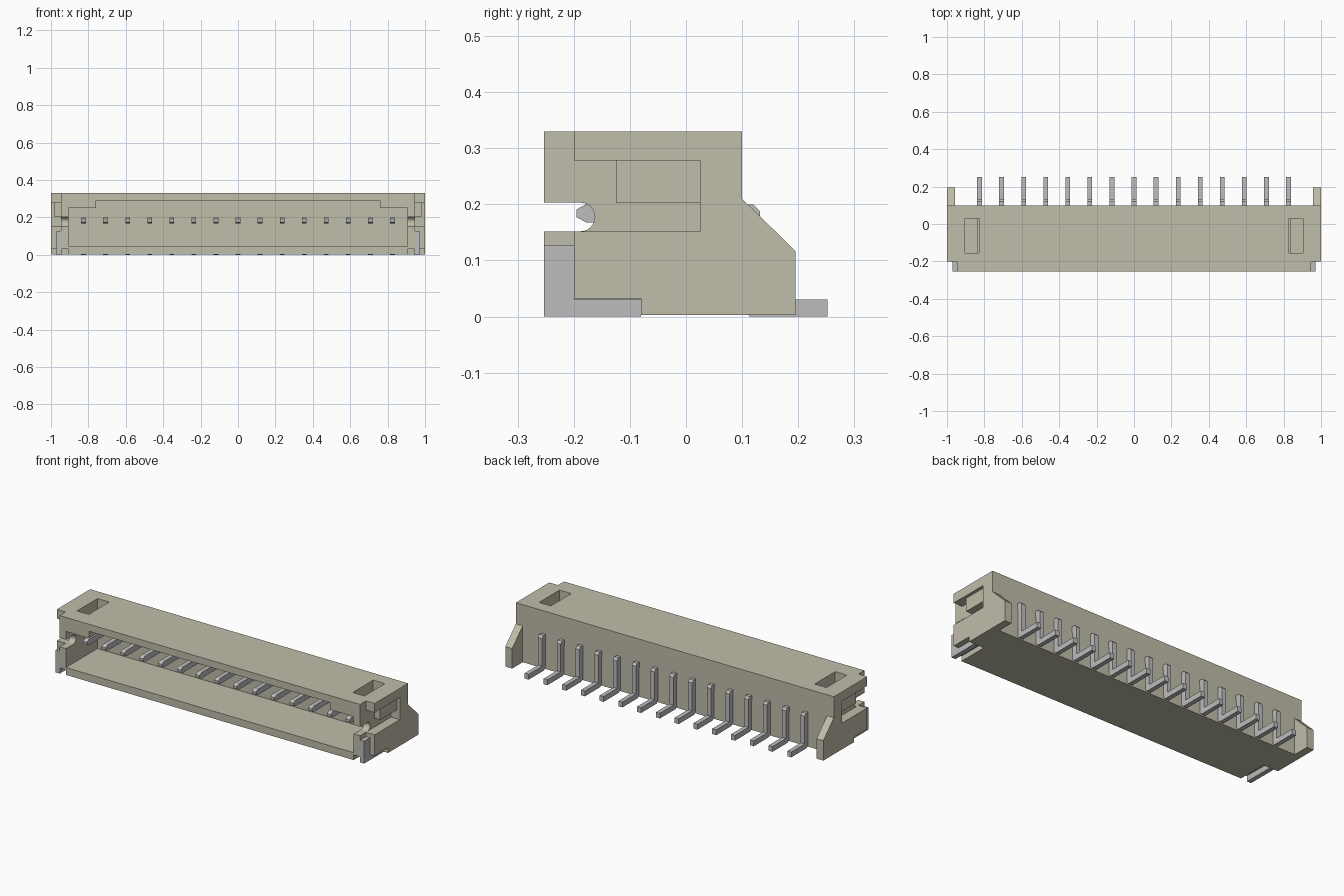
import bpy, bmesh, math
from mathutils import Vector

if "Cube" in bpy.data.objects:
    bpy.data.objects.remove(bpy.data.objects["Cube"])


def material(name, rgb):
    m = bpy.data.materials.new(name)
    m.use_nodes = True
    color = (*rgb, 1)
    m.diffuse_color = color
    m.node_tree.nodes["Principled BSDF"].inputs["Base Color"].default_value = color
    return m


ivory = material("ivory plastic", (0.53, 0.51, 0.40))
tin = material("tin metal", (0.51, 0.51, 0.51))


def prism(name, profile, x0, x1, mat):
    """Extrude a (y, z) profile along x."""
    bm = bmesh.new()
    face = bm.faces.new([bm.verts.new((x0, y, z)) for y, z in profile])
    new = bmesh.ops.extrude_face_region(bm, geom=[face])["geom"]
    verts = [v for v in new if isinstance(v, bmesh.types.BMVert)]
    bmesh.ops.translate(bm, verts=verts, vec=Vector((x1 - x0, 0, 0)))
    bmesh.ops.recalc_face_normals(bm, faces=bm.faces)
    mesh = bpy.data.meshes.new(name)
    bm.to_mesh(mesh)
    bm.free()
    mesh.materials.append(mat)
    obj = bpy.data.objects.new(name, mesh)
    bpy.context.collection.objects.link(obj)
    return obj


def box(name, x, y, z, mat):
    profile = [(y[0], z[0]), (y[1], z[0]), (y[1], z[1]), (y[0], z[1])]
    return prism(name, profile, *x, mat)


def cut(target, cutter):
    mod = target.modifiers.new("cut", "BOOLEAN")
    mod.operation = "DIFFERENCE"
    mod.solver = "EXACT"
    mod.object = cutter
    cutter.hide_render = True
    bpy.context.view_layer.objects.active = target
    bpy.ops.object.modifier_apply(modifier=mod.name)
    bpy.data.objects.remove(cutter)


def mirrored(a, b, side):
    return tuple(sorted((a * side, b * side)))


# Housing with sloped rear ears
housing = prism("housing", [
    (-0.253, 0.003), (0.195, 0.003), (0.195, 0.117),
    (0.1, 0.21), (0.1, 0.33), (-0.253, 0.33)], -1, 1, ivory)
cut(housing, box("rear_cut", (-0.957, 0.957), (0.1, 0.3), (-0.1, 0.4), ivory))

# Front cavity with a raised centre
cut(housing, box("cavity_cut", (-0.905, 0.905), (-0.4, 0.03), (0.045, 0.25), ivory))
cut(housing, box("cavity_top_cut", (-0.76, 0.76), (-0.4, 0.03), (0.2, 0.29), ivory))

# Rounded latch notch profile
radius, mid_y, mid_z = 0.0255, -0.188, 0.1775
notch = [(-0.4, mid_z - radius)]
for i in range(13):
    a = -math.pi / 2 + math.pi * i / 12
    notch.append((mid_y + radius * math.cos(a), mid_z + radius * math.sin(a)))
notch.append((-0.4, mid_z + radius))

for side, label in ((1, "left"), (-1, "right")):
    # Cuts at each end: front step, side recess, foot relief, top window, notch
    outer = mirrored(0.945, 1.1, side)
    cut(housing, box("step_cut", outer, (-0.4, -0.2), (-0.1, 0.5), ivory))
    cut(housing, box("recess_cut", outer, (-0.3, 0.025), (0.152, 0.278), ivory))
    cut(housing, box("foot_cut", mirrored(0.905, 1.1, side), (-0.4, -0.08), (-0.1, 0.032), ivory))
    cut(housing, box("window_cut", mirrored(0.83, 0.904, side), (-0.155, 0.029), (0.2, 0.5), ivory))
    cut(housing, prism("notch_cut", notch, *mirrored(0.88, 1.1, side), ivory))

    # Raised block inside the side recess
    box(label + "_side_block", mirrored(0.94, 0.982, side), (-0.125, 0.027), (0.203, 0.28), ivory)

    # Metal solder tab, L-shaped
    prism(label + "_solder_tab", [
        (-0.253, 0), (-0.08, 0), (-0.08, 0.031), (-0.2, 0.031),
        (-0.2, 0.127), (-0.253, 0.127)], *mirrored(0.944, 0.97, side), tin)

# Row of bent contact pins
pin_profile = [
    (-0.195, 0.177), (-0.178, 0.168), (0.102, 0.168), (0.102, 0.012),
    (0.114, 0), (0.252, 0), (0.252, 0.03), (0.132, 0.03),
    (0.132, 0.188), (0.12, 0.2), (-0.178, 0.2), (-0.195, 0.191)]
for i in range(15):
    x = (i - 7) * 0.118
    prism("pin_%02d" % (i + 1), pin_profile, x - 0.0125, x + 0.0125, tin)
